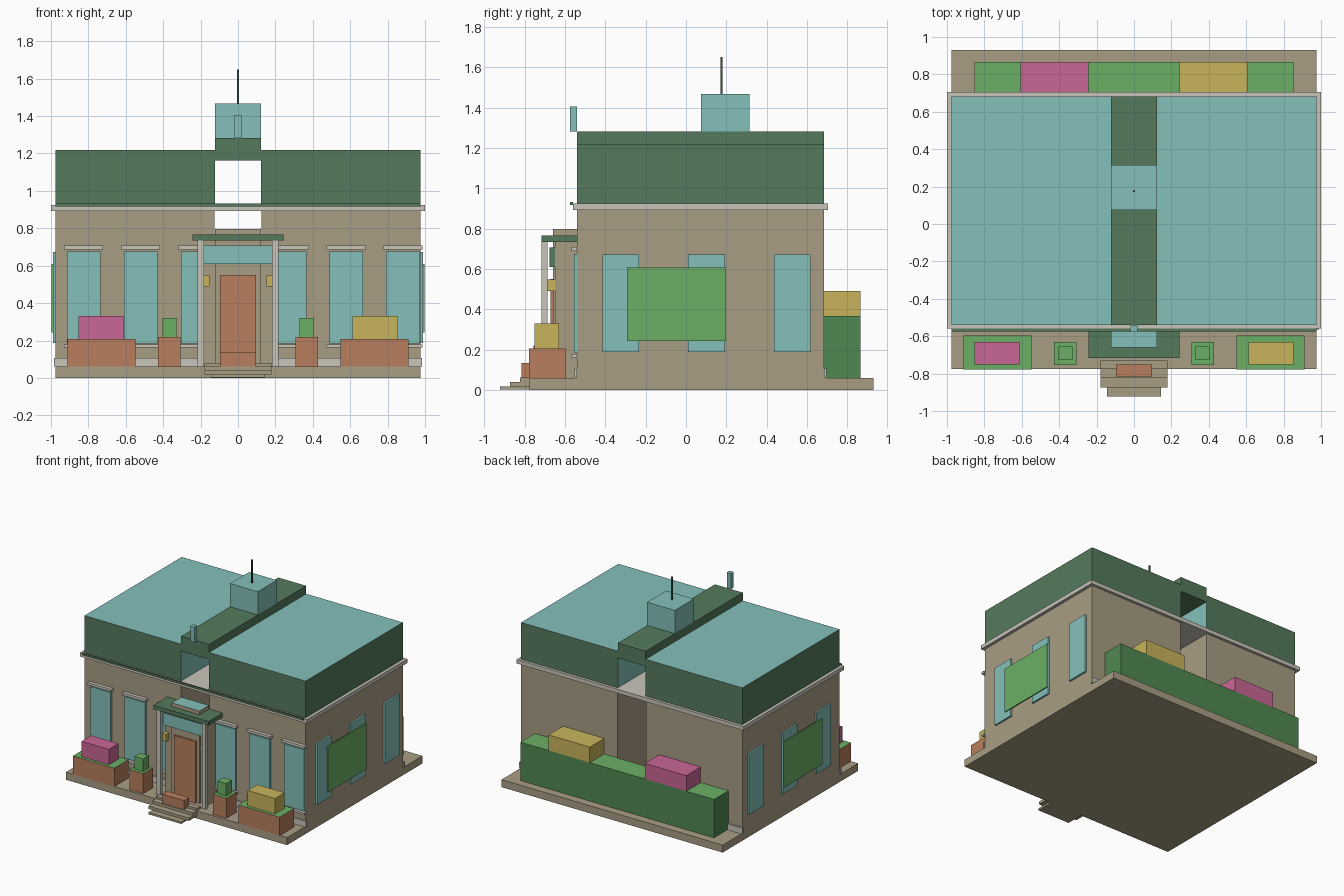
import bpy, bmesh


def material(name, r, g, b):
    m = bpy.data.materials.new(name)
    lin = [((c / 255 + 0.055) / 1.055) ** 2.4 for c in (r, g, b)]
    m.diffuse_color = (*lin, 1)
    return m


TEAL = material("teal", 132, 192, 187)
TAN = material("tan", 169, 158, 132)
DARK_GREEN = material("dark green", 85, 122, 92)
MID_GREEN = material("hedge green", 80, 136, 83)
GREEN = material("leaf green", 107, 175, 101)
BRICK = material("terracotta", 185, 127, 94)
PINK = material("pink", 202, 103, 150)
YELLOW = material("yellow", 200, 180, 91)
CREAM = material("cream", 201, 197, 186)
DARK = material("charcoal", 62, 78, 78)


def box(name, x, y, z, mat, accent=None, rule=None):
    """Box from (min, max) ranges; faces whose normal meets the rule get the accent."""
    bm = bmesh.new()
    bmesh.ops.create_cube(bm, size=1)
    for v in bm.verts:
        v.co = [r[0] if c < 0 else r[1] for c, r in zip(v.co, (x, y, z))]
    bm.normal_update()
    for f in bm.faces:
        if rule and rule(f.normal):
            f.material_index = 1
    me = bpy.data.meshes.new(name)
    bm.to_mesh(me)
    bm.free()
    me.materials.append(mat)
    if accent:
        me.materials.append(accent)
    ob = bpy.data.objects.new(name, me)
    bpy.context.collection.objects.link(ob)
    return ob


def top(n):
    return n.z > 0.5


def sx(s, a, b):
    """Mirror an x range to side s."""
    return (a, b) if s > 0 else (-b, -a)


# ground slab and entrance steps
box("base_slab", (-0.975, 0.975), (-0.775, 0.93), (0, 0.06), TAN)
box("step_low", (-0.145, 0.145), (-0.922, -0.775), (0.003, 0.018), TAN)
box("step_mid", (-0.18, 0.18), (-0.873, -0.76), (0.018, 0.04), TAN)
box("step_high", (-0.18, 0.18), (-0.822, -0.74), (0.04, 0.062), TAN)
box("landing", (-0.18, 0.18), (-0.775, -0.73), (0.06, 0.08), TAN)
box("door_mat_box", (-0.095, 0.095), (-0.815, -0.752), (0.06, 0.135), BRICK)

# two wings with a see-through gap between them, and their roofs
for s, side in ((1, "right"), (-1, "left")):
    box("wing_" + side, sx(s, 0.125, 0.975), (-0.54, 0.683), (0.06, 0.895), TAN)
    box("roof_" + side, sx(s, 0.123, 0.975), (-0.54, 0.683), (0.925, 1.218), DARK_GREEN, TEAL,
        lambda n, s=s: n.z > 0.5 or n.x * s < -0.5)
    # side windows and climbing plant
    for y0 in (-0.415, 0.01, 0.435):
        box("side_window_" + side, sx(s, 0.975, 0.99), (y0, y0 + 0.183), (0.188, 0.672), TEAL)
    box("climber_" + side, sx(s, 0.99, 0.998), (-0.292, 0.195), (0.242, 0.608), GREEN)

# cornice, gutter, base trims
box("cornice", (-1, 1), (-0.56, 0.705), (0.893, 0.925), CREAM)
box("gutter", (-0.975, 0.975), (-0.574, -0.56), (0.917, 0.932), DARK_GREEN)
box("front_trim", (-0.985, 0.985), (-0.553, -0.54), (0.06, 0.107), CREAM)
box("back_trim", (-0.985, 0.985), (0.683, 0.697), (0.06, 0.107), CREAM)

# roof ridge, lantern box, mast, finial
box("ridge_strip", (-0.123, 0.123), (-0.54, 0.683), (1.162, 1.282), DARK_GREEN)
box("roof_turret", (-0.122, 0.122), (0.075, 0.315), (1.282, 1.467), TEAL)
box("mast", (-0.005, 0.005), (0.17, 0.18), (1.467, 1.65), DARK)
box("finial", (-0.018, 0.018), (-0.575, -0.54), (1.282, 1.405), TEAL)

# front windows with head and sill
for cx in (-0.825, -0.52, -0.215, 0.275, 0.578, 0.882):
    box("front_window", (cx - 0.09, cx + 0.09), (-0.555, -0.54), (0.185, 0.675), TEAL)
    box("window_head", (cx - 0.104, cx + 0.104), (-0.568, -0.54), (0.688, 0.708), CREAM)
    box("window_sill", (cx - 0.104, cx + 0.104), (-0.568, -0.54), (0.162, 0.178), CREAM)

# entrance block, door, fascia
box("porch_block", (-0.19, 0.19), (-0.65, -0.54), (0.06, 0.735), TAN)
box("door_surround", (-0.123, 0.123), (-0.66, -0.54), (0.06, 0.797), TAN, TEAL, top)
box("door", (-0.095, 0.095), (-0.672, -0.66), (0.06, 0.55), BRICK)
box("fascia_panel", (-0.185, 0.185), (-0.676, -0.65), (0.61, 0.707), DARK_GREEN, TEAL,
    lambda n: n.y < -0.5)
box("canopy", (-0.243, 0.243), (-0.717, -0.54), (0.735, 0.767), DARK_GREEN)

# porch columns, lamps, planters, pots
for s, side, flower in ((1, "right", YELLOW), (-1, "left", PINK)):
    box("column_" + side, sx(s, 0.183, 0.217), (-0.717, -0.687), (0.06, 0.735), CREAM)
    box("lamp_" + side, sx(s, 0.152, 0.188), (-0.688, -0.65), (0.49, 0.548), YELLOW)
    box("planter_" + side, sx(s, 0.547, 0.912), (-0.777, -0.597), (0.06, 0.207), BRICK, GREEN, top)
    box("flowers_" + side, sx(s, 0.612, 0.852), (-0.752, -0.63), (0.207, 0.33), flower)
    box("pot_" + side, sx(s, 0.307, 0.427), (-0.755, -0.63), (0.06, 0.22), BRICK, GREEN, top)
    box("shrub_" + side, sx(s, 0.328, 0.404), (-0.727, -0.655), (0.22, 0.32), GREEN)
    # flower patches on the back hedge
    box("hedge_flowers_" + side, sx(s, 0.243, 0.608), (0.683, 0.865), (0.366, 0.49), flower)

# back hedge
box("back_hedge", (-0.853, 0.853), (0.683, 0.865), (0.06, 0.366), MID_GREEN, GREEN, top)
